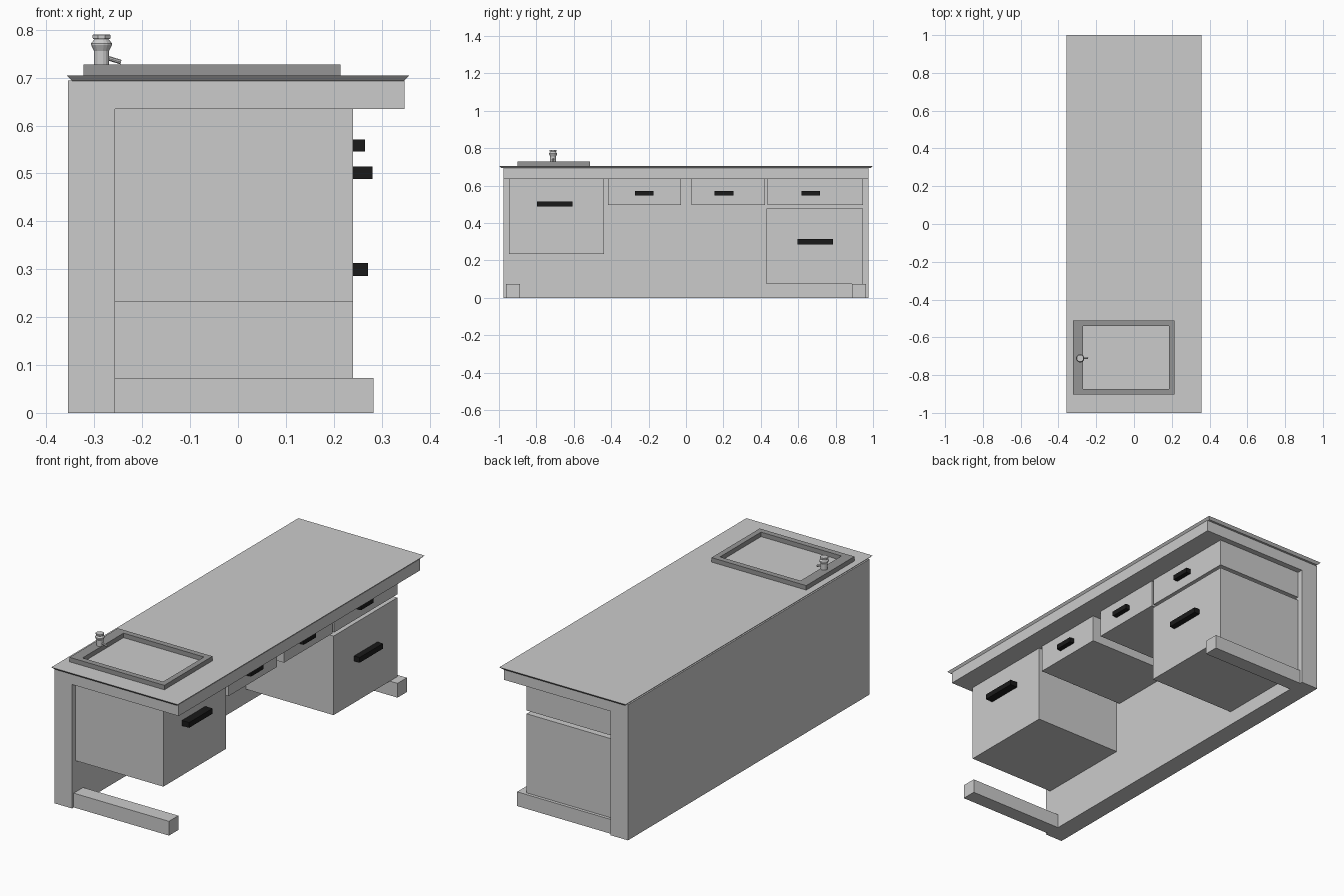
import bpy, bmesh, math
from mathutils import Vector

if "Cube" in bpy.data.objects:
    bpy.data.objects.remove(bpy.data.objects["Cube"])


def material(name, v):
    m = bpy.data.materials.new(name)
    m.diffuse_color = (v, v, v, 1)
    m.use_nodes = True
    m.node_tree.nodes["Principled BSDF"].inputs["Base Color"].default_value = m.diffuse_color
    return m


BLACK = material("black", 0.01)
DARK = material("dark_grey", 0.3)
MID = material("mid_grey", 0.62)


def finish(name, bm, mat=None):
    bmesh.ops.recalc_face_normals(bm, faces=bm.faces)
    me = bpy.data.meshes.new(name)
    bm.to_mesh(me)
    bm.free()
    ob = bpy.data.objects.new(name, me)
    bpy.context.collection.objects.link(ob)
    if mat:
        me.materials.append(mat)
    return ob


def box(name, x, y, z, mat=None, inset=0):
    """Box from ranges; inset shrinks the bottom face on all sides."""
    bm = bmesh.new()
    bmesh.ops.create_cube(bm, size=1)
    for v in bm.verts:
        s = inset if v.co.z < 0 else 0
        lo, hi = v.co.x < 0, v.co.y < 0
        v.co = Vector((x[0] + s if lo else x[1] - s,
                       y[0] + s if hi else y[1] - s,
                       z[0] if v.co.z < 0 else z[1]))
    return finish(name, bm, mat)


# Counter: thin bevelled top over a slab, carried by a full back panel
box("countertop", (-0.358, 0.358), (-1, 1), (0.693, 0.705), inset=0.012)
box("counter_slab", (-0.355, 0.348), (-0.977, 0.977), (0.635, 0.694))
box("back_panel", (-0.355, -0.257), (-0.977, 0.977), (0, 0.635))

# Floor feet at both ends
for side, s in (("left", -1), ("right", 1)):
    box(side + "_foot", (-0.257, 0.283), sorted((s * 0.963, s * 0.887)), (0, 0.073))

# Cabinets and drawers, each with a black handle
# name, y range, z range, handle y range, handle z range, handle front x, material
UNITS = [
    ("left_cabinet", (-0.947, -0.439), (0.233, 0.635), (-0.797, -0.607), (0.488, 0.515), 0.281, None),
    ("drawer_1", (-0.418, -0.026), (0.495, 0.635), (-0.274, -0.174), (0.546, 0.571), 0.265, None),
    ("drawer_2", (0.03, 0.422), (0.495, 0.635), (0.153, 0.253), (0.546, 0.571), 0.265, None),
    ("drawer_3", (0.436, 0.947), (0.495, 0.635), (0.617, 0.717), (0.546, 0.571), 0.265, MID),
    ("right_cabinet", (0.431, 0.947), (0.073, 0.478), (0.597, 0.786), (0.286, 0.313), 0.271, None),
]
for name, y, z, hy, hz, hx, mat in UNITS:
    box(name, (-0.257, 0.24), y, z, mat)
    box(name + "_handle", (0.24, hx), hy, hz, BLACK)

# Sink rim: rectangular ring standing on the counter
bm = bmesh.new()
rings = []
for (x0, x1, y0, y1), z in (((-0.323, 0.214, -0.902, -0.512), 0.705),
                            ((-0.323, 0.214, -0.902, -0.512), 0.728),
                            ((-0.27, 0.186, -0.873, -0.541), 0.728),
                            ((-0.27, 0.186, -0.873, -0.541), 0.705)):
    rings.append([bm.verts.new((x, y, z)) for x, y in ((x0, y0), (x1, y0), (x1, y1), (x0, y1))])
for k in range(4):
    a, b = rings[k], rings[(k + 1) % 4]
    for i in range(4):
        j = (i + 1) % 4
        bm.faces.new((a[i], a[j], b[j], b[i]))
finish("sink_rim", bm, DARK)


def lathe(name, profile, loc, sides, mat=None):
    bm = bmesh.new()
    loops = [[bm.verts.new((r * math.cos(2 * math.pi * (i + 0.5) / sides),
                            r * math.sin(2 * math.pi * (i + 0.5) / sides), z))
              for i in range(sides)] for r, z in profile]
    for a, b in zip(loops, loops[1:]):
        for i in range(sides):
            j = (i + 1) % sides
            bm.faces.new((a[i], a[j], b[j], b[i]))
    bm.faces.new(loops[0])
    bm.faces.new(loops[-1])
    ob = finish(name, bm, mat)
    ob.location = loc
    return ob


# Tap: flared body, faceted cap and short sloping spout
TAP = (-0.285, -0.711, 0.728)
lathe("tap_body", [(0.016, 0), (0.016, 0.028), (0.022, 0.04), (0.022, 0.044), (0.014, 0.054)],
      TAP, 16, MID)
lathe("tap_cap", [(0.019, 0.053), (0.02, 0.055), (0.02, 0.061), (0.019, 0.062)], TAP, 8, MID)
spout = lathe("tap_spout", [(0.005, 0), (0.005, 0.032)], (-0.275, -0.711, 0.742), 10, MID)
spout.rotation_euler = (0, math.radians(107), 0)
